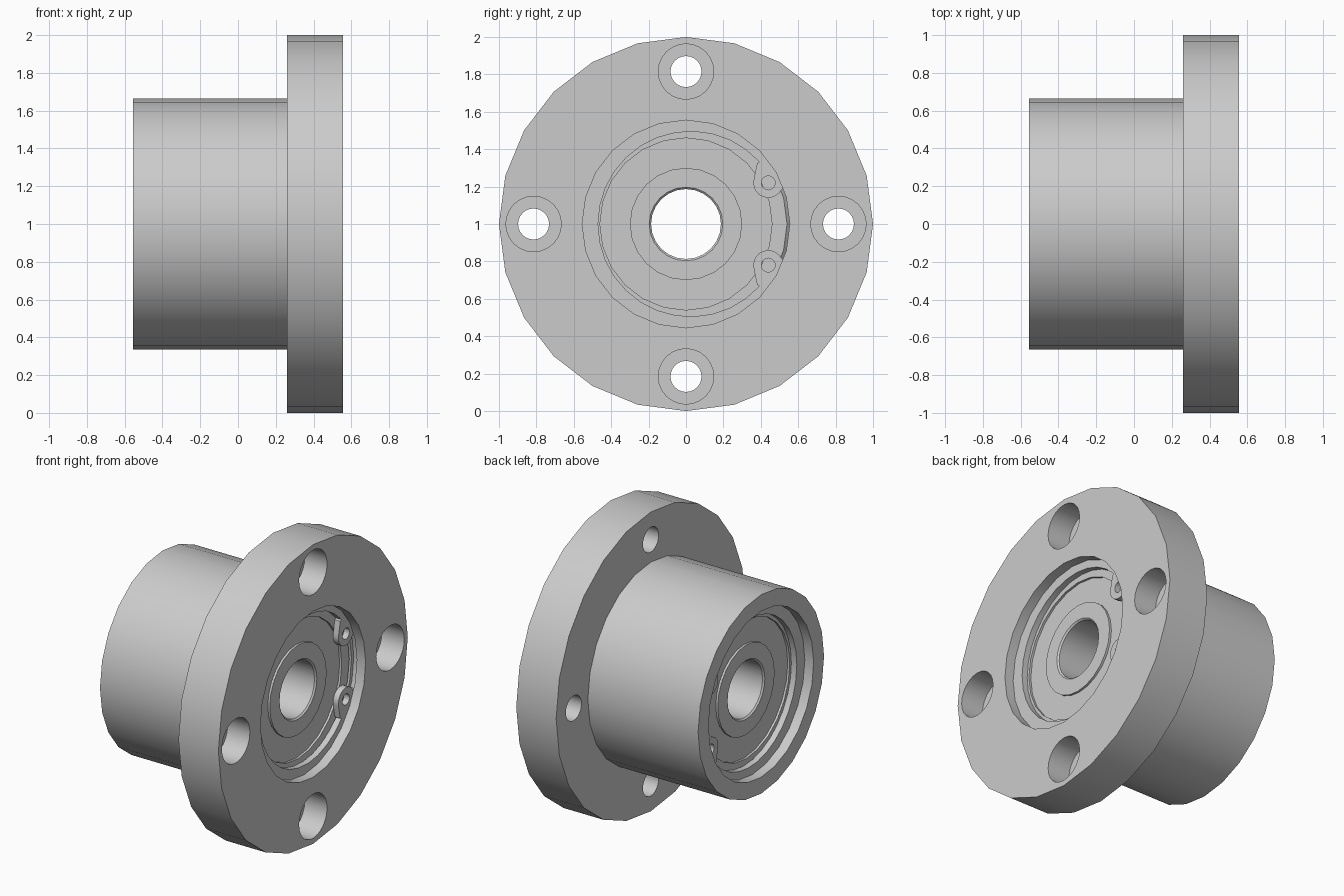
import bpy, bmesh, math
from mathutils import Matrix

if "Cube" in bpy.data.objects:
    bpy.data.objects.remove(bpy.data.objects["Cube"])

SEG = 24
CENTRE_Z = 1.0

steel = bpy.data.materials.new("light grey steel")
GREY = (0.6, 0.6, 0.6, 1)
steel.diffuse_color = GREY
steel.use_nodes = True
steel.node_tree.nodes["Principled BSDF"].inputs["Base Color"].default_value = GREY


def activate(obj):
    bpy.ops.object.select_all(action='DESELECT')
    obj.select_set(True)
    bpy.context.view_layer.objects.active = obj


def smooth(obj):
    activate(obj)
    bpy.ops.object.shade_smooth_by_angle(angle=math.radians(30))


def lathe(name, profile, y=0.0, z=CENTRE_Z, segments=SEG):
    """Revolve a closed (x, radius) profile around an axis parallel to x."""
    bm = bmesh.new()
    rings = []
    for i in range(segments):
        a = 2 * math.pi * i / segments
        rings.append([bm.verts.new((x, y + r * math.sin(a), z + r * math.cos(a)))
                      for x, r in profile])
    n = len(profile)
    for i in range(segments):
        a, b = rings[i], rings[(i + 1) % segments]
        for j in range(n):
            k = (j + 1) % n
            bm.faces.new((a[j], a[k], b[k], b[j]))
    bmesh.ops.remove_doubles(bm, verts=bm.verts, dist=1e-5)
    # drop zero-area leftovers on the axis
    bmesh.ops.dissolve_degenerate(bm, edges=bm.edges, dist=1e-5)
    bmesh.ops.recalc_face_normals(bm, faces=bm.faces)
    mesh = bpy.data.meshes.new(name)
    bm.to_mesh(mesh)
    bm.free()
    mesh.materials.append(steel)
    obj = bpy.data.objects.new(name, mesh)
    bpy.context.collection.objects.link(obj)
    return obj


# Housing: hub and flange with a stepped bore and a ring groove at each end
bore_half = [(0.555, 0.555), (0.49, 0.555), (0.49, 0.58), (0.45, 0.58),
             (0.45, 0.555), (0.115, 0.555), (0.115, 0.46)]
bore = bore_half + [(-x, r) for x, r in reversed(bore_half)]
housing = lathe("flanged_housing",
                [(-0.555, 0.665), (0.26, 0.665), (0.26, 1.0), (0.555, 1.0)] + bore)

# Four counterbored bolt holes
for i in range(4):
    a = i * math.pi / 2
    cutter = lathe("bolt_hole_cutter",
                   [(0.2, 0), (0.2, 0.083), (0.39, 0.083), (0.39, 0.148),
                    (0.6, 0.148), (0.6, 0)],
                   0.815 * math.sin(a), CENTRE_Z + 0.815 * math.cos(a))
    cutter.hide_render = True
    activate(housing)
    mod = housing.modifiers.new("bolt_hole", 'BOOLEAN')
    mod.operation = 'DIFFERENCE'
    mod.solver = 'EXACT'
    mod.object = cutter
    bpy.ops.object.modifier_apply(modifier=mod.name)
    bpy.data.objects.remove(cutter)
smooth(housing)


def polar(r, deg, cx=0.0, cy=0.0):
    t = math.radians(deg)
    return (cx + r * math.cos(t), cy + r * math.sin(t))


def arc(r, start, end, steps, cx=0.0, cy=0.0):
    return [polar(r, start + (end - start) * i / steps, cx, cy)
            for i in range(steps + 1)]


def retaining_ring(name, x):
    """Open ring with two drilled lugs, opening towards +y."""
    lug = (0.44, 0.22)
    upper = (arc(0.495, 180, 42, 12, 0.025)      # eccentric inner edge
             + [(0.38, 0.325)]                   # neck
             + arc(0.08, 165, 335, 10, *lug)     # lug
             + arc(0.58, 19, 180, 14))           # outer edge
    lower = [(u, -v) for u, v in reversed(upper[1:-1])]
    holes = [arc(0.037, 0, 337.5, 15, lug[0], s * lug[1]) for s in (1, -1)]
    curve = bpy.data.curves.new(name, 'CURVE')
    curve.dimensions = '2D'
    curve.fill_mode = 'BOTH'
    curve.extrude = 0.02
    for pts in [upper + lower] + holes:
        spline = curve.splines.new('POLY')
        spline.points.add(len(pts) - 1)
        for p, (u, v) in zip(spline.points, pts):
            p.co = (u, v, 0, 1)
        spline.use_cyclic_u = True
    obj = bpy.data.objects.new(name, curve)
    bpy.context.collection.objects.link(obj)
    activate(obj)
    bpy.ops.object.convert(target='MESH')
    obj = bpy.context.view_layer.objects.active
    # local x, y, z become world y, z, x
    to_world = Matrix(((0, 0, 1, x), (1, 0, 0, 0), (0, 1, 0, CENTRE_Z), (0, 0, 0, 1)))
    bm = bmesh.new()
    bm.from_mesh(obj.data)
    bm.transform(to_world)
    bmesh.ops.remove_doubles(bm, verts=bm.verts, dist=1e-5)
    bmesh.ops.recalc_face_normals(bm, faces=bm.faces)
    bm.to_mesh(obj.data)
    bm.free()
    obj.data.materials.clear()
    obj.data.materials.append(steel)
    smooth(obj)


# A bearing and a retaining ring at each end
for side, s in (("left", 1), ("right", -1)):
    parts = {
        "outer_race": [(0.445, 0.46), (0.445, 0.54), (0.43, 0.555),
                       (0.115, 0.555), (0.115, 0.46)],
        "shield": [(0.43, 0.295), (0.43, 0.465), (0.13, 0.465), (0.13, 0.295)],
        "inner_race": [(0.445, 0.197), (0.445, 0.30), (0.115, 0.30),
                       (0.115, 0.187), (0.435, 0.187)],
    }
    for part, profile in parts.items():
        smooth(lathe(f"{side}_bearing_{part}", [(s * x, r) for x, r in profile]))
    retaining_ring(f"{side}_retaining_ring", s * 0.47)

# Spacer sleeve between the two inner races
smooth(lathe("spacer_sleeve", [(-0.115, 0.187), (0.115, 0.187),
                               (0.115, 0.26), (-0.115, 0.26)]))
